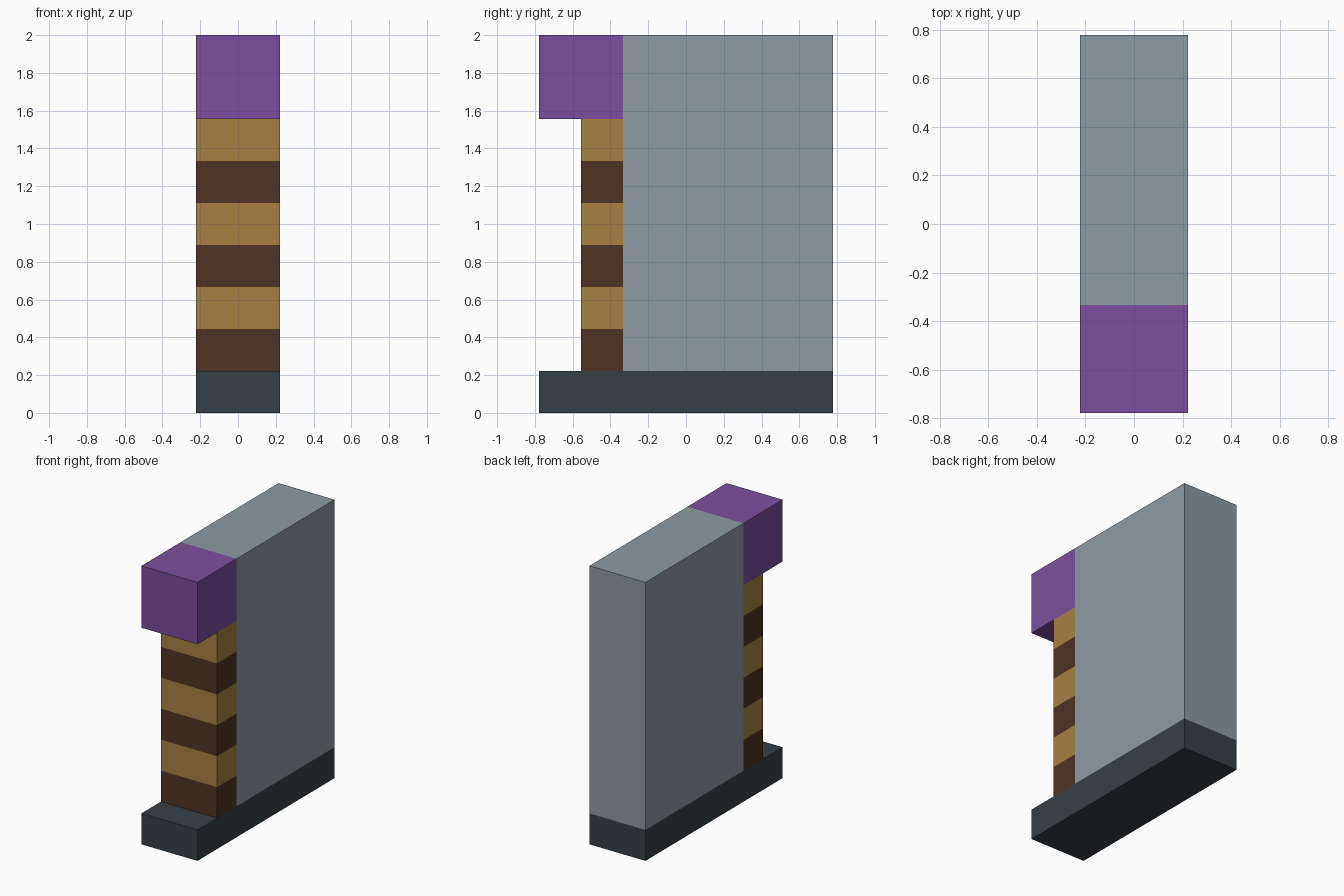
import bpy, bmesh
from mathutils import Vector

cube = bpy.data.objects.get("Cube")
if cube:
    bpy.data.objects.remove(cube, do_unlink=True)

U = 2 / 9  # grid unit: the model is 9 units tall, 7 deep, 2 wide


def material(name, rgb):
    """Flat material from 0-255 sRGB values, stored as linear."""
    lin = [((c / 255 + 0.055) / 1.055) ** 2.4 for c in rgb] + [1.0]
    m = bpy.data.materials.new(name)
    m.use_nodes = True
    m.diffuse_color = lin
    bsdf = next(n for n in m.node_tree.nodes if n.type == 'BSDF_PRINCIPLED')
    bsdf.inputs["Base Color"].default_value = lin
    return m


def box(name, y0, y1, z0, z1, mats, bands=1):
    """Full-width box in grid units; bands alternate the materials by height."""
    size = Vector((2, y1 - y0, z1 - z0)) * U
    bm = bmesh.new()
    bmesh.ops.create_cube(bm, size=1)
    bmesh.ops.scale(bm, vec=size, verts=bm.verts)
    for i in range(1, bands):
        bmesh.ops.bisect_plane(bm, geom=bm.verts[:] + bm.edges[:] + bm.faces[:],
                               plane_co=(0, 0, size.z * (i / bands - 0.5)),
                               plane_no=(0, 0, 1))
    for f in bm.faces:
        level = int((f.calc_center_median().z / size.z + 0.5) * bands)
        f.material_index = min(level, bands - 1) % len(mats)
    mesh = bpy.data.meshes.new(name)
    bm.to_mesh(mesh)
    bm.free()
    for m in mats:
        mesh.materials.append(m)
    obj = bpy.data.objects.new(name, mesh)
    obj.location = (0, (y0 + y1) / 2 * U, (z0 + z1) / 2 * U)
    bpy.context.collection.objects.link(obj)
    return obj


slate = material("dark slate", (54, 64, 70))
grey = material("blue grey", (141, 155, 164))
purple = material("purple", (123, 79, 157))
brown = material("dark brown", (78, 51, 36))
tan = material("tan", (167, 129, 66))

# Base slab, rear wall, striped front post and overhanging cap block
box("base", -3.5, 3.5, 0, 1, [slate])
box("wall", -1.5, 3.5, 1, 9, [grey])
box("striped_post", -2.5, -1.5, 1, 7, [brown, tan], bands=6)
box("cap_block", -3.5, -1.5, 7, 9, [purple])
